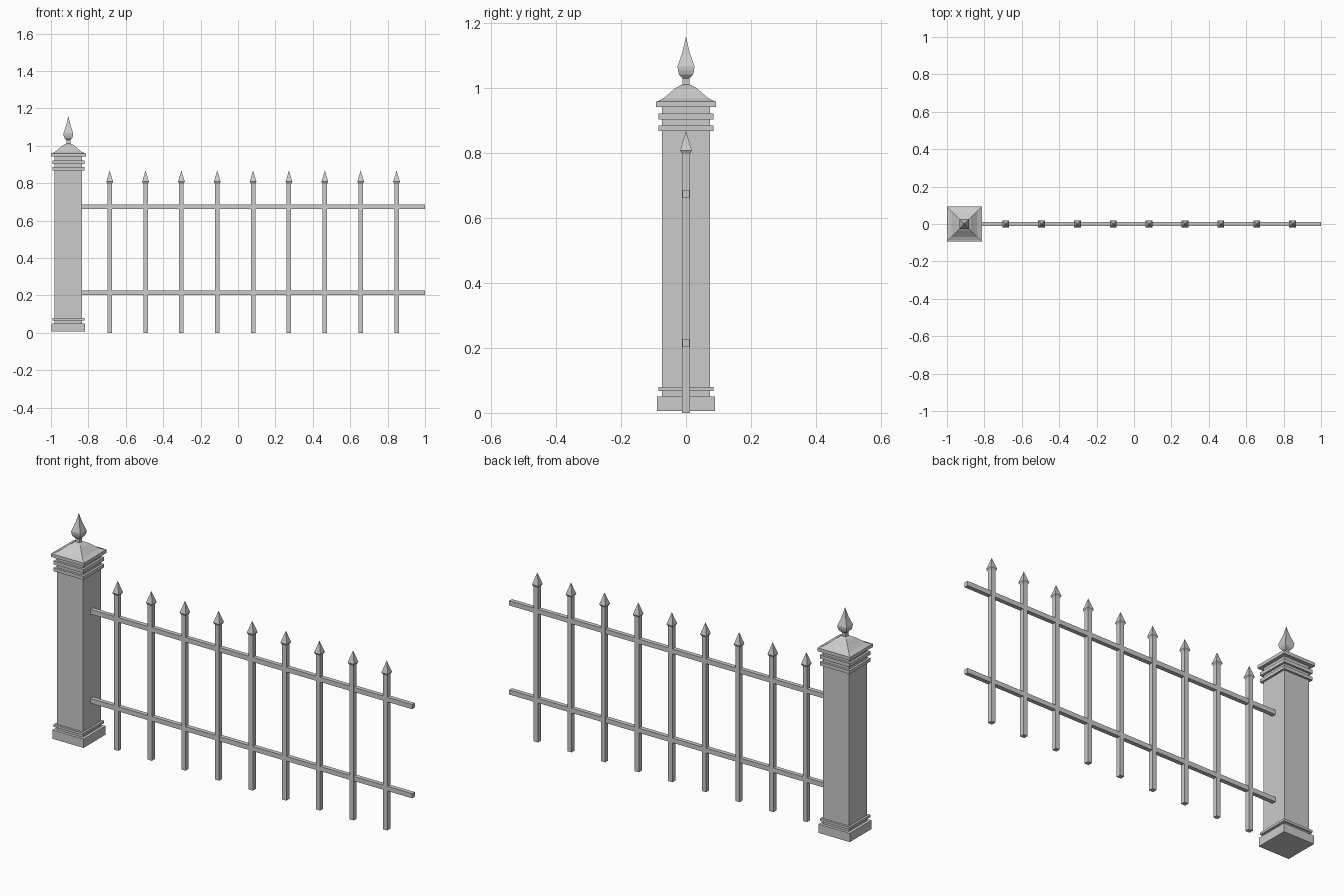
import bpy, bmesh

if "Cube" in bpy.data.objects:
    bpy.data.objects.remove(bpy.data.objects["Cube"])


def square_loft(name, x, profile):
    """Square-section solid from (half width, z) pairs, bottom to top."""
    bm = bmesh.new()
    rings = []
    for h, z in profile:
        if h == 0:
            rings.append([bm.verts.new((x, 0, z))])
        else:
            rings.append([bm.verts.new((x + sx * h, sy * h, z))
                          for sx, sy in ((-1, -1), (1, -1), (1, 1), (-1, 1))])
    bm.faces.new(rings[0][::-1])
    for a, b in zip(rings, rings[1:]):
        for i in range(4):
            j = (i + 1) % 4
            if len(b) == 1:
                bm.faces.new((a[i], a[j], b[0]))
            else:
                bm.faces.new((a[i], a[j], b[j], b[i]))
    if len(rings[-1]) > 1:
        bm.faces.new(rings[-1])
    return finish(name, bm)


def box(name, lo, hi):
    bm = bmesh.new()
    bmesh.ops.create_cube(bm, size=1)
    for v in bm.verts:
        v.co = [(lo[i] + hi[i]) / 2 + v.co[i] * (hi[i] - lo[i]) for i in range(3)]
    return finish(name, bm)


def finish(name, bm):
    mesh = bpy.data.meshes.new(name)
    bm.to_mesh(mesh)
    bm.free()
    obj = bpy.data.objects.new(name, mesh)
    bpy.context.collection.objects.link(obj)
    return obj


# Post: shaft with plinth, collar mouldings and cap slab
POST_X = -0.907
shaft = [(0.074, 0.006)]
for half, z0, z1 in ((0.089, 0.006, 0.051), (0.085, 0.067, 0.079),
                     (0.085, 0.869, 0.886), (0.085, 0.904, 0.922),
                     (0.093, 0.943, 0.960)):
    shaft += [(0.074, z0), (half, z0), (half, z1), (0.074, z1)]
# plinth starts at full width; cap ends at full width
square_loft("post", POST_X, shaft[2:-1])

# Swept pyramid roof on the post
square_loft("post_roof", POST_X, [(0.089, 0.960), (0.070, 0.969), (0.053, 0.983),
                                  (0.036, 0.998), (0.022, 1.007), (0.011, 1.012)])

# Finial: neck, bulb and drawn-out tip
square_loft("finial", POST_X, [(0.011, 1.008), (0.011, 1.031), (0.021, 1.042),
                               (0.025, 1.055), (0.026, 1.068), (0.020, 1.085),
                               (0.012, 1.108), (0.006, 1.132), (0, 1.160)])

# Two horizontal rails
for name, z in (("lower_rail", 0.215), ("upper_rail", 0.674)):
    box(name, (-0.833, -0.011, z - 0.012), (1.0, 0.011, z + 0.012))

# Nine pickets with spear heads
for i in range(9):
    square_loft(f"picket_{i + 1}", -0.686 + i * 0.1917,
                [(0.012, 0), (0.012, 0.797), (0.018, 0.808), (0, 0.868)])
